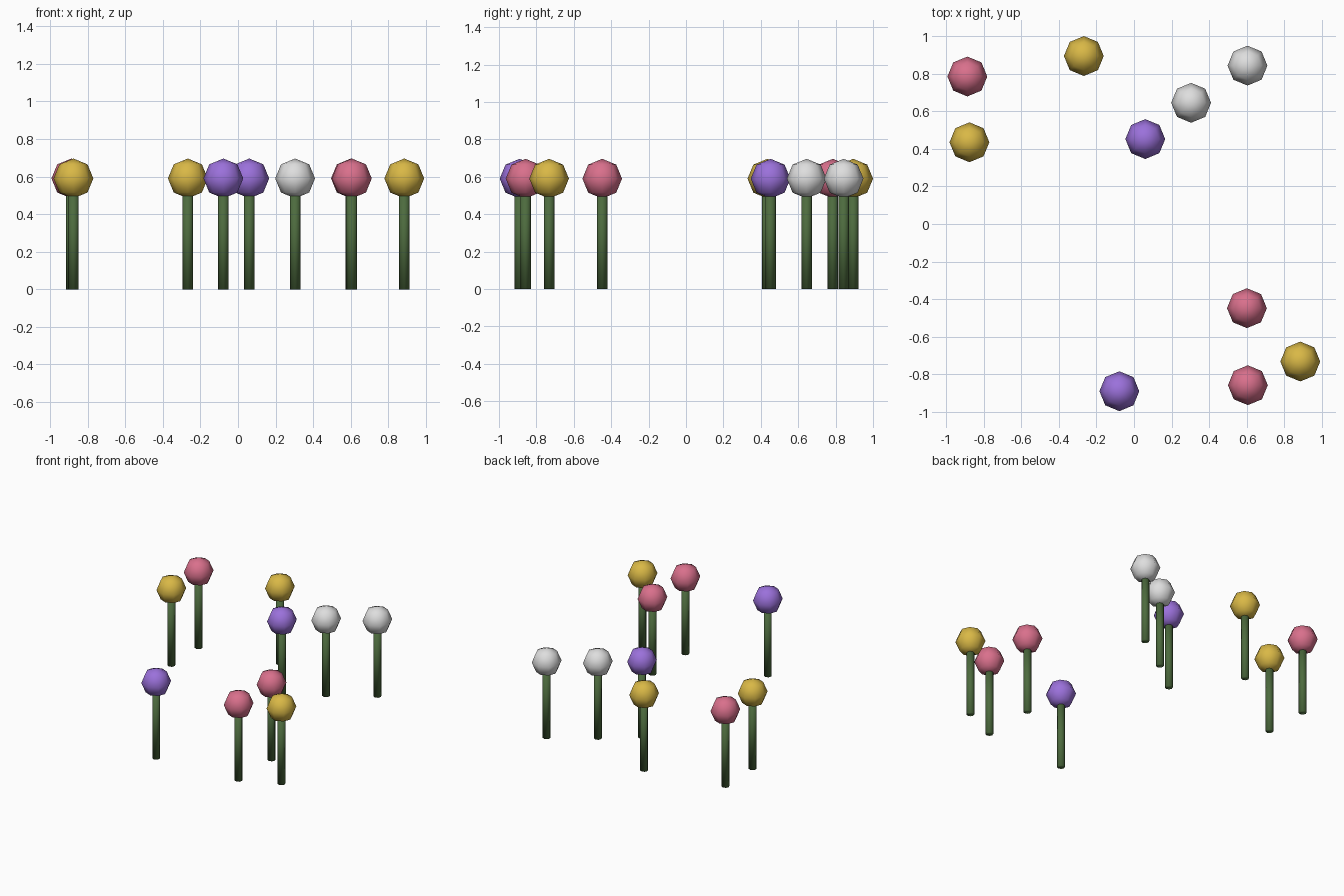
import bpy, bmesh, math
from mathutils import Matrix

if "Cube" in bpy.data.objects:
    bpy.data.objects.remove(bpy.data.objects["Cube"])

HEAD_R, HEAD_Z, STEM_R = 0.106, 0.59, 0.028


def make_material(name, rgb):
    # sRGB bytes to linear
    lin = [((c / 255 + 0.055) / 1.055) ** 2.4 for c in rgb]
    m = bpy.data.materials.new(name)
    m.diffuse_color = (*lin, 1.0)
    m.use_nodes = True
    m.node_tree.nodes["Principled BSDF"].inputs["Base Color"].default_value = m.diffuse_color
    return m


green = make_material("stem green", (77, 107, 62))
petals = {
    "pink": make_material("petal pink", (217, 112, 140)),
    "yellow": make_material("petal yellow", (217, 184, 70)),
    "purple": make_material("petal purple", (155, 113, 219)),
    "white": make_material("petal white", (222, 222, 222)),
}


def finish(bm, name, mat, loc):
    mesh = bpy.data.meshes.new(name)
    for f in bm.faces:
        f.smooth = True
    bm.to_mesh(mesh)
    bm.free()
    mesh.materials.append(mat)
    ob = bpy.data.objects.new(name, mesh)
    ob.location = loc
    bpy.context.collection.objects.link(ob)


def flower(x, y, colour):
    # stem: thin capped post running into the head
    bm = bmesh.new()
    bmesh.ops.create_cone(bm, cap_ends=True, segments=8, radius1=STEM_R,
                          radius2=STEM_R, depth=HEAD_Z - 0.06)
    finish(bm, "flower_stem", green, (x, y, (HEAD_Z - 0.06) / 2))
    # head: low-poly ball
    bm = bmesh.new()
    bmesh.ops.create_uvsphere(bm, u_segments=8, v_segments=4, radius=HEAD_R)
    finish(bm, "flower_head_" + colour, petals[colour], (x, y, HEAD_Z))


# scattered flowers
for x, y, colour in [
    (-0.887, 0.785, "pink"), (0.601, -0.448, "pink"), (0.606, -0.858, "pink"),
    (-0.876, 0.435, "yellow"), (-0.267, 0.894, "yellow"), (0.885, -0.732, "yellow"),
    (0.06, 0.452, "purple"), (-0.078, -0.89, "purple"),
    (0.604, 0.843, "white"), (0.304, 0.645, "white"),
]:
    flower(x, y, colour)
